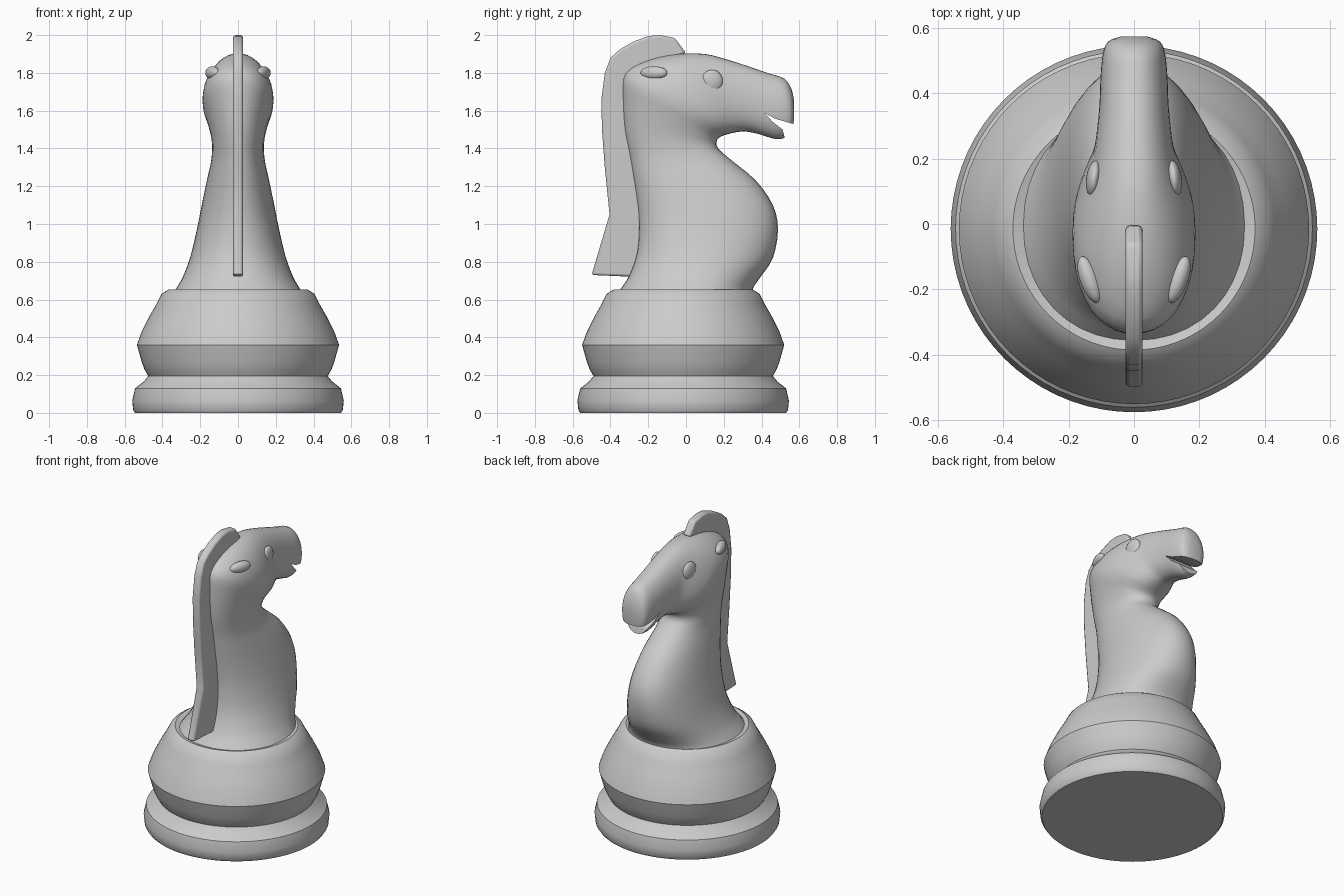
import bpy, bmesh, math
from mathutils import Vector

if "Cube" in bpy.data.objects:
    bpy.data.objects.remove(bpy.data.objects["Cube"])


def make(name, verts, faces, smooth=40):
    me = bpy.data.meshes.new(name)
    me.from_pydata(verts, [], faces)
    bm = bmesh.new()
    bm.from_mesh(me)
    bmesh.ops.recalc_face_normals(bm, faces=bm.faces)
    bm.to_mesh(me)
    bm.free()
    ob = bpy.data.objects.new(name, me)
    bpy.context.collection.objects.link(ob)
    if smooth:
        shade(ob, smooth)
    return ob


def shade(ob, angle):
    bpy.ops.object.select_all(action='DESELECT')
    bpy.context.view_layer.objects.active = ob
    ob.select_set(True)
    bpy.ops.object.shade_smooth_by_angle(angle=math.radians(angle))


def skin(name, rings, smooth=40):
    """Closed surface through equal-sized rings, capped at both ends."""
    n = len(rings[0])
    verts = [p for r in rings for p in r]
    faces = [(k * n + i, k * n + (i + 1) % n, (k + 1) * n + (i + 1) % n, (k + 1) * n + i)
             for k in range(len(rings) - 1) for i in range(n)]
    faces += [tuple(range(n)), tuple(range(len(verts) - n, len(verts)))]
    return make(name, verts, faces, smooth)


def prism(name, outline, half, smooth=None):
    """Side outline (y, z) extruded across x."""
    return skin(name, [[(x, y, z) for y, z in outline] for x in (-half, half)], smooth)


def spline(rows, steps):
    """Catmull-Rom through rows of numbers."""
    rows = [Vector(r) for r in rows]
    out = []
    for i in range(len(rows) - 1):
        a, b, c, d = rows[max(i - 1, 0)], rows[i], rows[i + 1], rows[min(i + 2, len(rows) - 1)]
        for s in range(steps):
            t = s / steps
            out.append(0.5 * (2 * b + (c - a) * t + (2 * a - 5 * b + 4 * c - d) * t * t
                              + (3 * b - a - 3 * c + d) * t ** 3))
    return out + [rows[-1]]


def angles(n):
    return [2 * math.pi * i / n for i in range(n)]


# Turned base
profile = [(.545, 0), (.555, .015), (.56, .065), (.545, .13), (.50, .165), (.475, .195),
           (.495, .23), (.51, .27), (.535, .36), (.51, .43), (.47, .51), (.43, .58),
           (.405, .63), (.37, .652), (.33, .64), (.28, .63)]
skin("base", [[(r * math.cos(a), r * math.sin(a) - .015, z) for a in angles(72)]
              for r, z in profile], 35)

# Neck and head: back point (y, z), front point (y, z), half width
sections = [
    (-.38, .61, .35, .61, .36), (-.34, .665, .355, .66, .325), (-.30, .73, .395, .72, .29),
    (-.26, .85, .46, .82, .25), (-.25, 1.0, .487, .97, .215), (-.26, 1.12, .46, 1.1, .19),
    (-.28, 1.25, .37, 1.23, .163), (-.30, 1.37, .25, 1.33, .14), (-.325, 1.5, .17, 1.40, .14),
    (-.335, 1.68, .165, 1.445, .165), (-.32, 1.80, .19, 1.465, .185),
    (-.20, 1.868, .22, 1.475, .185), (-.05, 1.90, .26, 1.485, .16), (.10, 1.90, .31, 1.49, .125),
    (.22, 1.87, .37, 1.48, .112), (.33, 1.835, .42, 1.465, .105), (.43, 1.80, .475, 1.45, .102),
    (.52, 1.77, .52, 1.455, .095), (.558, 1.715, .555, 1.475, .08), (.573, 1.65, .57, 1.525, .045)]


def ring(s):
    back, front = Vector((0, s[0], s[1])), Vector((0, s[2], s[3]))
    mid, half = (back + front) / 2, (front - back) / 2
    out = []
    for a in angles(40):
        c, q = (math.copysign(abs(f(a)) ** .92, f(a)) for f in (math.cos, math.sin))
        out.append(mid + half * c + Vector((s[4] * q, 0, 0)))
    return out


body = skin("neck_and_head", [ring(s) for s in spline(sections, 3)], None)

# Mouth opening
mouth = prism("mouth_cutter", [(.415, 1.588), (.47, 1.558), (.565, 1.53), (.66, 1.52),
                               (.66, 1.36), (.535, 1.40), (.512, 1.50), (.46, 1.54)], .3)
cut = body.modifiers.new("mouth", 'BOOLEAN')
cut.operation, cut.solver, cut.object = 'DIFFERENCE', 'EXACT', mouth
bpy.ops.object.select_all(action='DESELECT')
bpy.context.view_layer.objects.active = body
body.select_set(True)
bpy.ops.object.modifier_apply(modifier="mouth")
bpy.data.objects.remove(mouth)
shade(body, 40)

# Mane
outer = [(.0, 1.905), (-.06, 1.985), (-.14, 2.0), (-.20, 1.995), (-.28, 1.965), (-.35, 1.925),
         (-.40, 1.88), (-.43, 1.80), (-.448, 1.66), (-.445, 1.5), (-.43, 1.3), (-.405, 1.05),
         (-.50, .73)]
inner = [(-.27, .72), (-.22, .95), (-.23, 1.1), (-.27, 1.35), (-.30, 1.6), (-.29, 1.77),
         (-.24, 1.82), (-.10, 1.87)]
mane = prism("mane", outer + inner, .026)
bevel = mane.modifiers.new("soft_edge", 'BEVEL')
bevel.width, bevel.segments = .012, 2
shade(mane, 40)

# Eyes and ears on both sides
for side, sx in (("left", -1), ("right", 1)):
    for part, loc, size, yaw in (("eye", (.122, .138, 1.757), (.024, .057, .06), .12),
                                 ("ear", (.135, -.17, 1.80), (.03, .075, .035), -.35)):
        bpy.ops.mesh.primitive_uv_sphere_add(segments=24, ring_count=14, radius=1,
                                             location=(sx * loc[0], loc[1], loc[2]),
                                             rotation=(0, 0, sx * yaw))
        ob = bpy.context.object
        ob.name = f"{side}_{part}"
        ob.scale = size
        bpy.ops.object.shade_smooth()
